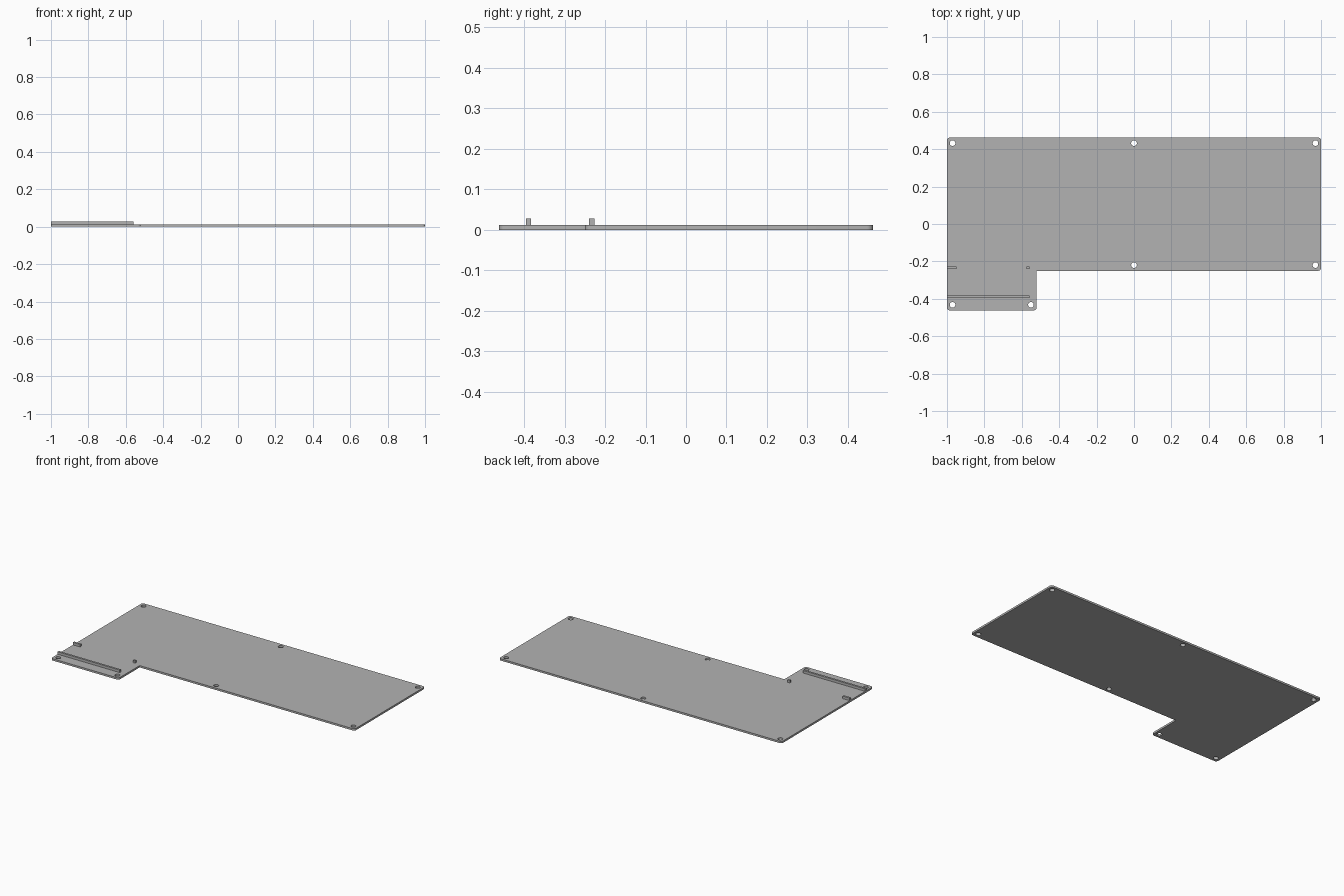
import bpy
import bmesh
from math import cos, sin, pi
from mathutils import Vector

cube = bpy.data.objects.get("Cube")
if cube:
    bpy.data.objects.remove(cube, do_unlink=True)

THICK = 0.012
RIB_TOP = 0.028
HALF_X, HALF_Y = 1.0, 0.462
STEP_X, STEP_Y = -0.521, -0.25
INSET = 0.03

grey = bpy.data.materials.new("plate_grey")
grey.use_nodes = True
colour = (0.45, 0.45, 0.45, 1)
grey.diffuse_color = colour
grey.node_tree.nodes["Principled BSDF"].inputs["Base Color"].default_value = colour


def add_object(name, bm):
    bmesh.ops.recalc_face_normals(bm, faces=bm.faces)
    mesh = bpy.data.meshes.new(name)
    bm.to_mesh(mesh)
    bm.free()
    mesh.materials.append(grey)
    obj = bpy.data.objects.new(name, mesh)
    bpy.context.collection.objects.link(obj)
    return obj


def add_loop(bm, points):
    verts = [bm.verts.new((p[0], p[1], 0)) for p in points]
    for a, b in zip(verts, verts[1:] + verts[:1]):
        bm.edges.new((a, b))


def rounded(corners, radius=0.015, steps=6):
    """Round the outward right-angle corners of a counter-clockwise outline."""
    points = []
    for i, c in enumerate(corners):
        corner = Vector(c)
        into = (corner - Vector(corners[i - 1])).normalized()
        out = (Vector(corners[(i + 1) % len(corners)]) - corner).normalized()
        if into.cross(out) < 0:
            points.append(corner)
            continue
        centre = corner + (out - into) * radius
        for k in range(steps + 1):
            a = pi / 2 * k / steps
            points.append(centre + (into * sin(a) - out * cos(a)) * radius)
    return points


# Stepped plate with rounded outer corners and screw holes
bm = bmesh.new()
add_loop(bm, rounded([(-HALF_X, -HALF_Y), (STEP_X, -HALF_Y), (STEP_X, STEP_Y),
                      (HALF_X, STEP_Y), (HALF_X, HALF_Y), (-HALF_X, HALF_Y)]))
left, right = INSET - HALF_X, HALF_X - INSET
back, middle, front = HALF_Y - INSET, STEP_Y + INSET, INSET - HALF_Y
holes = [(left, back), (0, back), (right, back), (0, middle), (right, middle),
         (left, front), (STEP_X - INSET, front)]
for x, y in holes:
    add_loop(bm, [(x + 0.015 * cos(2 * pi * k / 32), y + 0.015 * sin(2 * pi * k / 32))
                  for k in range(32)])
bmesh.ops.triangle_fill(bm, use_beauty=True, use_dissolve=False,
                        edges=bm.edges[:], normal=(0, 0, 1))
top = bmesh.ops.extrude_face_region(bm, geom=bm.faces[:], use_keep_orig=True)["geom"]
bmesh.ops.translate(bm, vec=(0, 0, THICK),
                    verts=[g for g in top if isinstance(g, bmesh.types.BMVert)])
plate = add_object("base_plate", bm)
bpy.ops.object.select_all(action='DESELECT')
plate.select_set(True)
bpy.context.view_layer.objects.active = plate
bpy.ops.object.shade_smooth_by_angle()


# Raised locating ribs on the narrow end
def add_rib(name, x0, x1, y, width=0.013):
    bm = bmesh.new()
    bmesh.ops.create_cube(bm, size=1)
    bmesh.ops.scale(bm, vec=(x1 - x0, width, RIB_TOP - THICK), verts=bm.verts)
    bmesh.ops.translate(bm, vec=((x0 + x1) / 2, y, (RIB_TOP + THICK) / 2), verts=bm.verts)
    add_object(name, bm)


add_rib("long_rib", -HALF_X, -0.56, -0.389)
add_rib("short_rib", -HALF_X, -0.95, -0.233)
add_rib("small_peg", -0.576, -0.56, -0.233)
